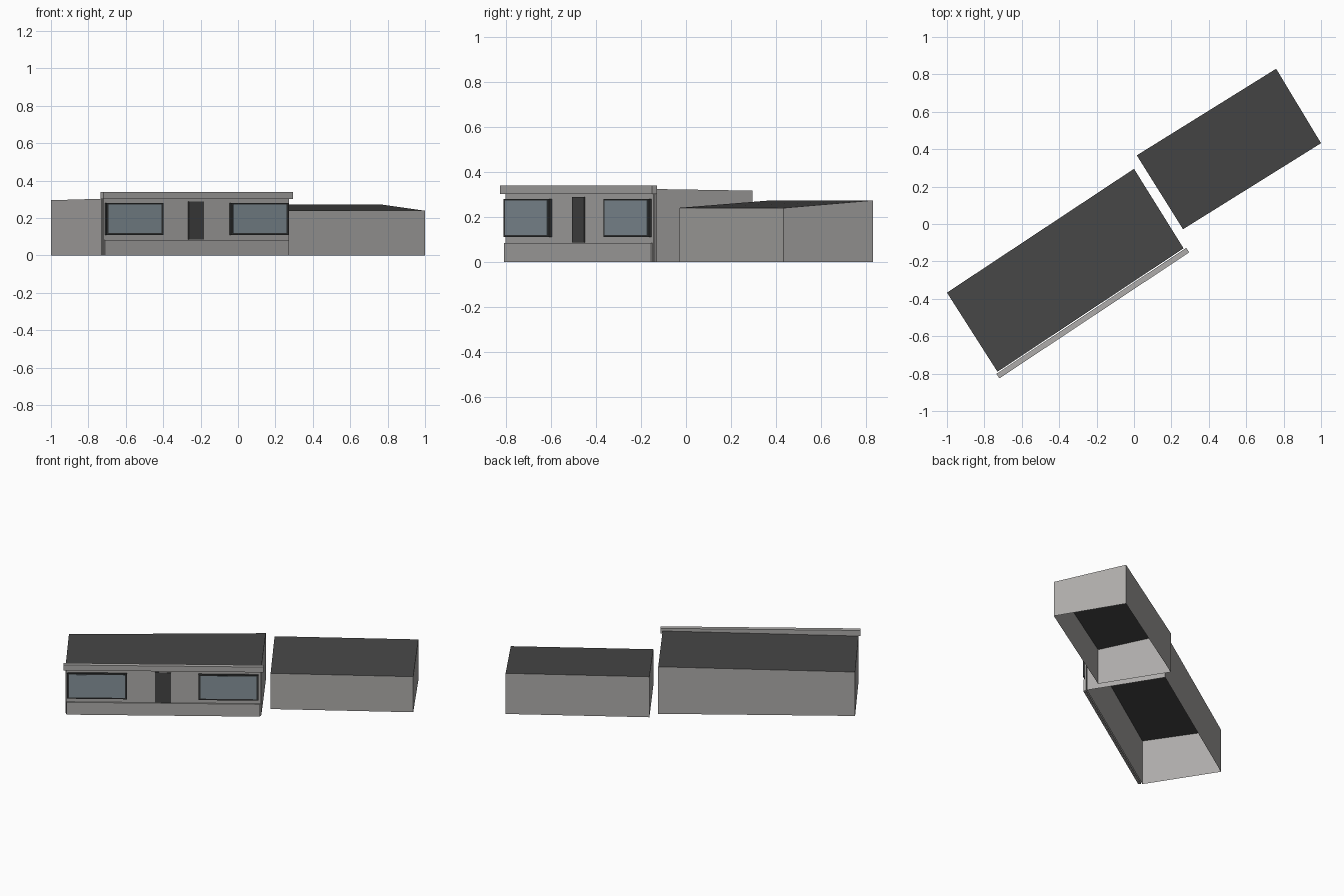
import bpy, bmesh, math
from mathutils import Matrix

if "Cube" in bpy.data.objects:
    bpy.data.objects.remove(bpy.data.objects["Cube"])


def material(name, rgb):
    m = bpy.data.materials.new(name)
    m.diffuse_color = (*rgb, 1.0)
    m.use_nodes = True
    m.node_tree.nodes["Principled BSDF"].inputs["Base Color"].default_value = m.diffuse_color
    return m


WALL = material("warm grey wall", (0.42, 0.41, 0.40))
ROOF = material("dark roof", (0.062, 0.062, 0.062))
FRAME = material("charcoal frame", (0.035, 0.037, 0.038))
GLASS = material("blue grey glass", (0.235, 0.29, 0.325))
DOOR = material("dark door", (0.058, 0.058, 0.058))


def finish(name, bm, mats):
    bmesh.ops.recalc_face_normals(bm, faces=bm.faces)
    me = bpy.data.meshes.new(name)
    bm.to_mesh(me)
    bm.free()
    for m in mats:
        me.materials.append(m)
    ob = bpy.data.objects.new(name, me)
    bpy.context.collection.objects.link(ob)
    return ob


def shell(name, corners):
    """Open-bottomed building: walls plus a sloping roof; corners are (x, y, eave height)."""
    bm = bmesh.new()
    low = [bm.verts.new((x, y, 0)) for x, y, z in corners]
    top = [bm.verts.new(c) for c in corners]
    n = len(corners)
    for i in range(n):
        j = (i + 1) % n
        bm.faces.new((low[i], low[j], top[j], top[i]))
    bm.faces.new(top).material_index = 1
    finish(name, bm, [WALL, ROOF])


# Facade frame: u runs along the front wall, "out" is distance in front of it
FACADE = Matrix.Translation((-0.73, -0.79, 0)) @ Matrix.Rotation(math.atan2(0.66, 0.995), 4, 'Z')


def block(name, u, out, z, mat):
    bm = bmesh.new()
    bmesh.ops.create_cube(bm, size=1)
    for v in bm.verts:
        v.co = (u[v.co.x > 0], -out[v.co.y < 0], z[v.co.z > 0])
    bm.transform(FACADE)
    return finish(name, bm, [mat])


# Two buildings
shell("main_building", [(-0.73, -0.79, 0.303), (0.265, -0.13, 0.323),
                        (0.0, 0.295, 0.316), (-1.0, -0.367, 0.295)])
shell("rear_building", [(0.262, -0.028, 0.24), (1.0, 0.432, 0.239),
                        (0.76, 0.83, 0.273), (0.015, 0.367, 0.272)])

# Facade layers
block("front_wall", (0.003, 1.191), (0.007, 0.016), (0.0, 0.305), WALL)
block("front_plinth", (0.006, 1.186), (0.0165, 0.025), (0.0, 0.083), WALL)
block("roof_fascia", (-0.011, 1.207), (0.006, 0.035), (0.302, 0.338), WALL)

# Door
block("front_door", (0.546, 0.644), (0.012, 0.022), (0.085, 0.287), DOOR)

# Windows: projecting dark frame with a thin glass plate
for side, (a, b) in (("left", (0.012, 0.376)), ("right", (0.812, 1.178))):
    block(side + "_window_frame", (a, b), (0.012, 0.031), (0.11, 0.28), FRAME)
    block(side + "_window_glass", (a + 0.012, b - 0.012), (0.028, 0.0325), (0.12, 0.272), GLASS)
